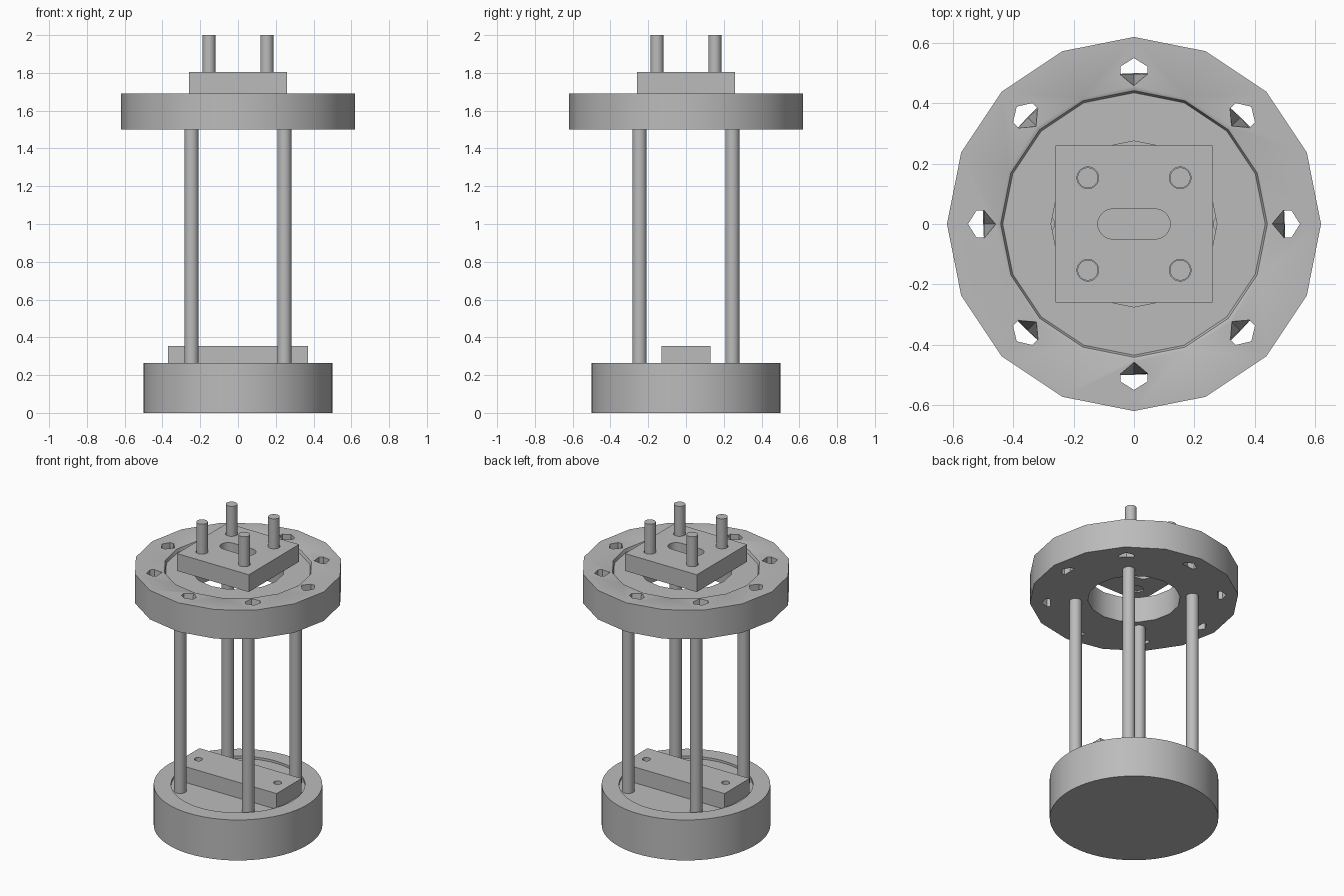
import bpy, bmesh, math
from math import cos, sin, pi, radians

cube = bpy.data.objects.get("Cube")
if cube:
    bpy.data.objects.remove(cube, do_unlink=True)

GREY = (0.5, 0.5, 0.5, 1)
steel = bpy.data.materials.new("plain grey")
steel.use_nodes = True
steel.diffuse_color = GREY
steel.node_tree.nodes["Principled BSDF"].inputs["Base Color"].default_value = GREY


def finish(name, bm):
    bmesh.ops.recalc_face_normals(bm, faces=bm.faces[:])
    mesh = bpy.data.meshes.new(name)
    bm.to_mesh(mesh)
    bm.free()
    mesh.materials.append(steel)
    obj = bpy.data.objects.new(name, mesh)
    bpy.context.collection.objects.link(obj)
    return obj


def loft(name, lower, upper, z0, z1):
    """Solid between two outlines with the same number of points."""
    bm = bmesh.new()
    a = [bm.verts.new((x, y, z0)) for x, y in lower]
    b = [bm.verts.new((x, y, z1)) for x, y in upper]
    n = len(a)
    for i in range(n):
        j = (i + 1) % n
        bm.faces.new((a[i], a[j], b[j], b[i]))
    bm.faces.new(a[::-1])
    bm.faces.new(b)
    return finish(name, bm)


def prism(name, outline, z0, z1):
    return loft(name, outline, outline, z0, z1)


def circle(x, y, r, n=32):
    return [(x + r * cos(2 * pi * i / n), y + r * sin(2 * pi * i / n)) for i in range(n)]


def rect(x, y):
    return [(-x, -y), (x, -y), (x, y), (-x, y)]


def lathe(name, profile, n, closed):
    """Turn an (r, z) profile about z; open profiles get end caps."""
    bm = bmesh.new()
    rings = [[bm.verts.new((x, y, z)) for x, y in circle(0, 0, r, n)] for r, z in profile]
    pairs = list(zip(rings, rings[1:]))
    if closed:
        pairs.append((rings[-1], rings[0]))
    else:
        bm.faces.new(rings[0])
        bm.faces.new(rings[-1])
    for a, b in pairs:
        for i in range(n):
            j = (i + 1) % n
            bm.faces.new((a[i], a[j], b[j], b[i]))
    return finish(name, bm)


def cut(obj, cutters):
    bpy.context.view_layer.objects.active = obj
    for c in cutters:
        mod = obj.modifiers.new("cut", "BOOLEAN")
        mod.operation = "DIFFERENCE"
        mod.solver = "EXACT"
        mod.object = c
        bpy.ops.object.modifier_apply(modifier=mod.name)
        bpy.data.objects.remove(c, do_unlink=True)


CORNERS = [(sx, sy) for sx in (-1, 1) for sy in (-1, 1)]
parts = []

# Round base with a shallow recess on top
parts.append(lathe("base", [(0.5, 0), (0.5, 0.265), (0.397, 0.265), (0.397, 0.25)], 64, False))

# Cross bar on the base with two screw holes
bar = prism("base_bar", rect(0.37, 0.13), 0.25, 0.353)
cut(bar, [prism("bar_cutter", circle(s * 0.287, 0, 0.024), 0.2, 0.4) for s in (-1, 1)])
parts.append(bar)

# Four support posts
for k, (sx, sy) in enumerate(CORNERS):
    parts.append(prism(f"post_{k + 1}", circle(sx * 0.246, sy * 0.246, 0.037), 0.25, 1.505))

# Sixteen-sided flange with stepped recess and central opening
flange = lathe("flange", [(0.275, 1.5), (0.62, 1.5), (0.62, 1.69), (0.45, 1.69),
                          (0.442, 1.686), (0.435, 1.667), (0.275, 1.667)], 16, True)

# Bolt holes whose inner wall slopes outwards towards the underside
top_hole = [(0.55, 0), (0.522, 0.045), (0.495, 0.045), (0.457, 0), (0.495, -0.045), (0.522, -0.045)]
low_hole = [(max(r, 0.5), t) for r, t in top_hole]


def spin(points, a):
    return [(r * cos(a) - t * sin(a), r * sin(a) + t * cos(a)) for r, t in points]


cut(flange, [loft("bolt_cutter", spin(low_hole, k * pi / 4), spin(top_hole, k * pi / 4), 1.49, 1.70)
             for k in range(8)])
parts.append(flange)

# Square top block with a slot and four pin sockets
block = prism("top_block", rect(0.26, 0.26), 1.692, 1.805)
slot = []
for i in range(26):
    a = -pi / 2 + pi * (i % 13) / 12 + (pi if i > 12 else 0)
    slot.append(((0.07 if i < 13 else -0.07) + 0.05 * cos(a), 0.05 * sin(a)))
cutters = [prism("slot_cutter", slot, 1.6, 1.9)]
cutters += [prism("pin_cutter", circle(sx * 0.153, sy * 0.153, 0.036), 1.6, 1.9) for sx, sy in CORNERS]
cut(block, cutters)
parts.append(block)

# Four upright pins in the sockets
for k, (sx, sy) in enumerate(CORNERS):
    parts.append(prism(f"pin_{k + 1}", circle(sx * 0.153, sy * 0.153, 0.034), 1.7, 2.0))

# Smooth round walls, keep edges sharp
bpy.ops.object.select_all(action="DESELECT")
for p in parts:
    p.select_set(True)
bpy.context.view_layer.objects.active = parts[0]
bpy.ops.object.shade_smooth_by_angle(angle=radians(28))
